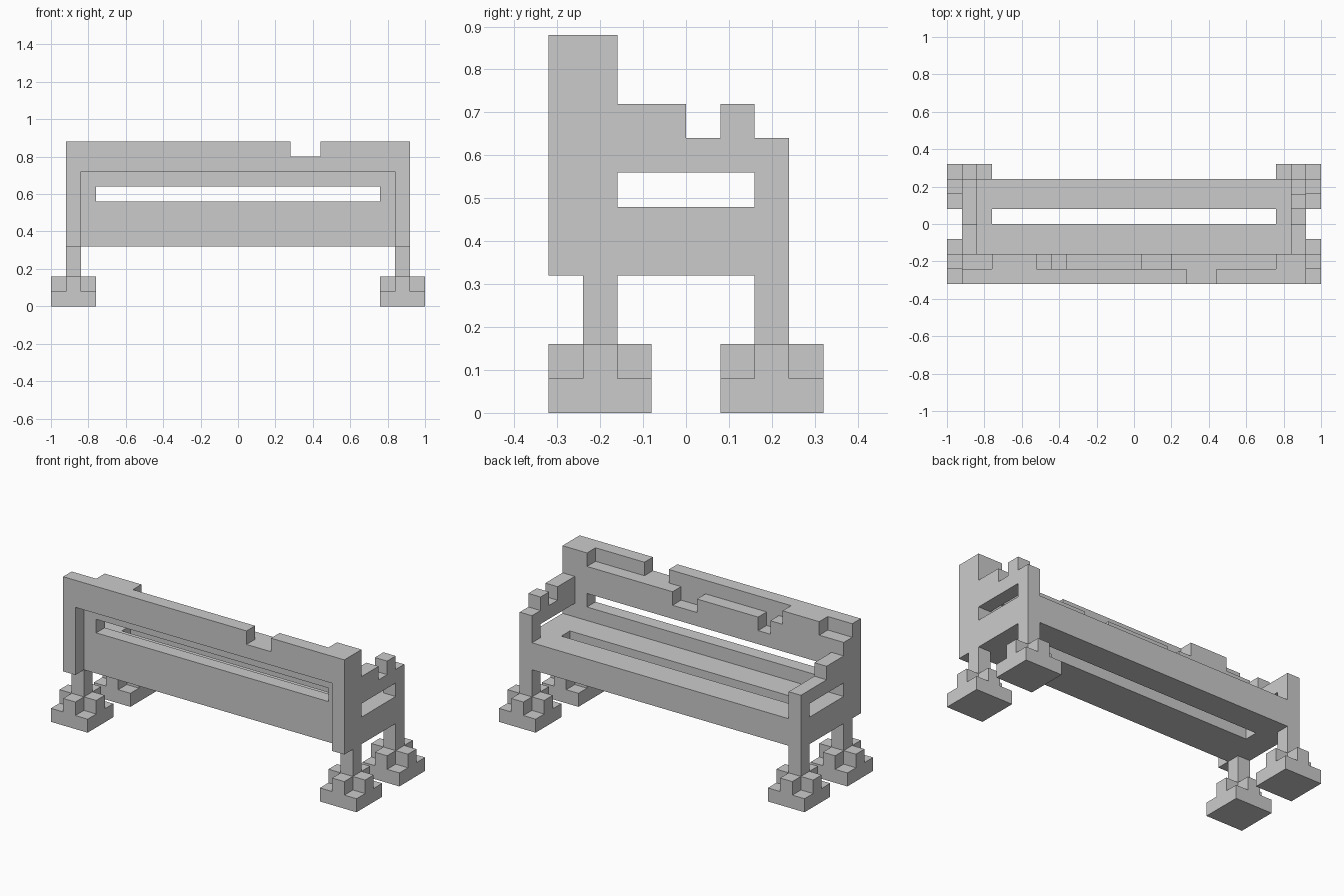
import bpy
import bmesh
from mathutils import Vector

U = 0.08  # size of one block

cube = bpy.data.objects.get("Cube")
if cube:
    bpy.data.objects.remove(cube, do_unlink=True)

grey = bpy.data.materials.new("stone_grey")
grey.use_nodes = True
colour = (0.6, 0.6, 0.6, 1)
grey.diffuse_color = colour
grey.node_tree.nodes["Principled BSDF"].inputs["Base Color"].default_value = colour


def prism(name, outline, axis, start, end):
    """Extrude an outline, given in blocks, along an axis (0, 1 or 2)."""
    def place(a, b, depth):
        co = [a, b]
        co.insert(axis, depth)
        return Vector(co) * U
    bm = bmesh.new()
    face = bm.faces.new([bm.verts.new(place(a, b, start)) for a, b in outline])
    side = bmesh.ops.extrude_face_region(bm, geom=[face])
    move = place(0, 0, end) - place(0, 0, start)
    verts = [v for v in side["geom"] if isinstance(v, bmesh.types.BMVert)]
    bmesh.ops.translate(bm, vec=move, verts=verts)
    bmesh.ops.recalc_face_normals(bm, faces=bm.faces)
    mesh = bpy.data.meshes.new(name)
    bm.to_mesh(mesh)
    bm.free()
    mesh.materials.append(grey)
    obj = bpy.data.objects.new(name, mesh)
    bpy.context.collection.objects.link(obj)
    return obj


def rect(a0, a1, b0, b1):
    return [(a0, b0), (a1, b0), (a1, b1), (a0, b1)]


def skyline(start, steps):
    """Stepped top edge from (end, height) pairs."""
    points = []
    for end, height in steps:
        points += [(start, height), (end, height)]
        start = end
    return points


def cut(obj, cutter):
    """Cut a slot and drop the cutter."""
    cutter.hide_render = True
    mod = obj.modifiers.new("slot", 'BOOLEAN')
    mod.operation = 'DIFFERENCE'
    mod.solver = 'EXACT'
    mod.object = cutter
    graph = bpy.context.evaluated_depsgraph_get()
    mesh = bpy.data.meshes.new_from_object(obj.evaluated_get(graph))
    obj.modifiers.clear()
    obj.data = mesh
    bpy.data.objects.remove(cutter, do_unlink=True)


# Outer frame of the backrest, an arch with one chipped block run
prism("backrest_frame",
      [(-11.5, 4)] + skyline(-11.5, [(3.5, 11), (5.5, 10), (11.5, 11)])
      + [(11.5, 4), (10.5, 4), (10.5, 9), (-10.5, 9), (-10.5, 4)], 1, -4, -3)

# Inner panel of the backrest, with a worn top edge and a long slot
worn_top = [(-9.5, 10), (-6.5, 11), (-5.5, 10), (-4.5, 9),
            (0.5, 10), (2.5, 9), (9.5, 10), (11.5, 11)]
panel = prism("backrest_panel",
              [(-11.5, 4)] + skyline(-11.5, worn_top) + [(11.5, 4)], 1, -3, -2)
cut(panel, prism("slot_cutter", rect(-9.5, 9.5, 7, 8), 1, -3.5, -1.5))

# Seat with a long slot
seat = prism("seat", rect(-10.5, 10.5, -2, 3), 2, 4, 6)
cut(seat, prism("slot_cutter", rect(-9.5, 9.5, 0, 1), 2, 3, 7))

# Armrests, each open below the rail
arm_tops = {"left": [(0, 9), (1, 8), (2, 9), (3, 8)],
            "right": [(0, 9), (3, 8)]}
for side, sign in (("left", 1), ("right", -1)):
    outline = ([(-2, 7)] + skyline(-2, arm_tops[side])
               + [(3, 4), (-2, 4), (-2, 6), (2, 6), (2, 7)])
    prism(side + "_armrest", outline, 0, sign * 10.5, sign * 11.5)

    # Legs on stepped feet: a square base under a plus shape
    for end, y in (("front", -2.5), ("back", 2.5)):
        x = sign * 11
        name = side + "_" + end
        prism(name + "_leg", rect(x - .5, x + .5, y - .5, y + .5), 2, 2, 4)
        prism(name + "_foot_base", rect(x - 1.5, x + 1.5, y - 1.5, y + 1.5), 2, 0, 1)
        plus = []
        for cx, cy in ((1, 1), (-1, 1), (-1, -1), (1, -1)):
            arm = [(1.5, .5), (.5, .5), (.5, 1.5)]
            if cx * cy < 0:
                arm.reverse()
            plus += [(x + cx * a, y + cy * b) for a, b in arm]
        prism(name + "_foot_step", plus, 2, 1, 2)
